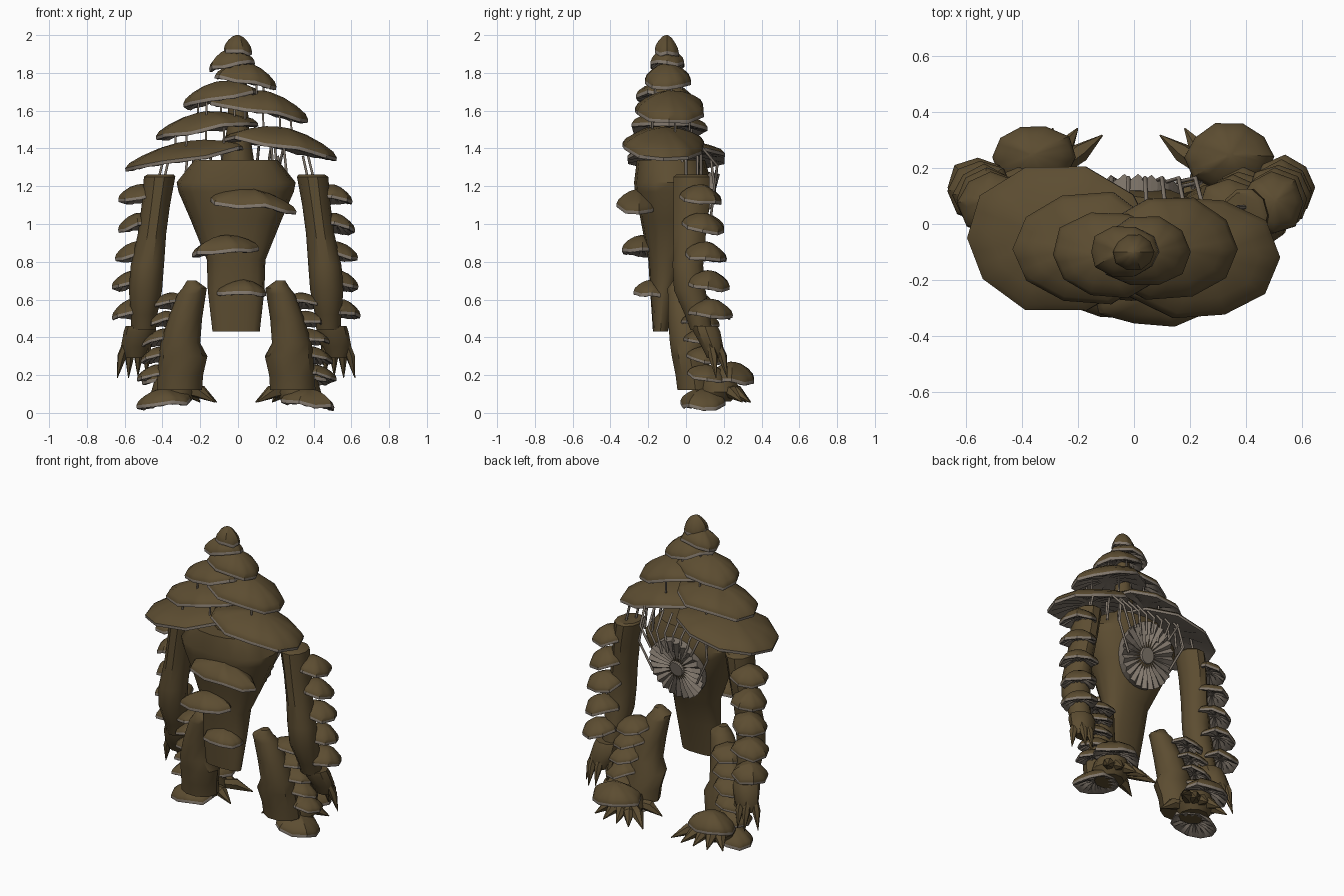
import bpy, bmesh, math, random
from mathutils import Vector

random.seed(4)
if "Cube" in bpy.data.objects:
    bpy.data.objects.remove(bpy.data.objects["Cube"])

CX = -0.01          # body symmetry plane
TAU = math.tau


def material(name, colour):
    m = bpy.data.materials.new(name)
    m.diffuse_color = (*colour, 1)
    m.use_nodes = True
    m.node_tree.nodes["Principled BSDF"].inputs["Base Color"].default_value = (*colour, 1)
    return m


BROWN = material("fungus_brown", (0.108, 0.074, 0.031))
GREY = material("gill_grey", (0.22, 0.185, 0.15))


def finish(name, bm, mats, smooth=True):
    bmesh.ops.recalc_face_normals(bm, faces=bm.faces)
    mesh = bpy.data.meshes.new(name)
    bm.to_mesh(mesh)
    bm.free()
    for m in mats:
        mesh.materials.append(m)
    ob = bpy.data.objects.new(name, mesh)
    bpy.context.collection.objects.link(ob)
    if smooth:
        bpy.ops.object.select_all(action="DESELECT")
        ob.select_set(True)
        bpy.context.view_layer.objects.active = ob
        bpy.ops.object.shade_smooth_by_angle(angle=math.radians(38))
    return ob


def skin(bm, rings, grey_rings=()):
    """Bridge consecutive vertex rings and close both ends."""
    n = len(rings[0])
    for k in range(len(rings) - 1):
        for i in range(n):
            j = (i + 1) % n
            f = bm.faces.new((rings[k][i], rings[k][j], rings[k + 1][j], rings[k + 1][i]))
            f.material_index = int(k in grey_rings)
    bm.faces.new(rings[0][::-1]).material_index = int(0 in grey_rings)
    bm.faces.new(rings[-1])


def loft(name, sections, n=10, square=1.0):
    """Limb or body from horizontal ovals (x, y, z, rx, ry)."""
    bm = bmesh.new()
    rings = []
    for x, y, z, rx, ry in sections:
        ring = []
        for i in range(n):
            c, s = math.cos(TAU * i / n), math.sin(TAU * i / n)
            c = math.copysign(abs(c) ** square, c)
            s = math.copysign(abs(s) ** square, s)
            ring.append(bm.verts.new((x + rx * c, y + ry * s, z)))
        rings.append(ring)
    skin(bm, rings)
    return finish(name, bm, [BROWN])


def cap(name, loc, rx, ry, h, tilt_y=0, tilt_x=0, rim=0.018, corners=10):
    """Mushroom cap: angular wavy dome, pale rim and ridged gills below."""
    n = corners * 3
    corner = [random.uniform(0.95, 1.08) for _ in range(corners)]
    wave = [random.uniform(-0.16, 0.16) * h for _ in range(corners)]
    pts = []
    for i in range(n):
        a, b, t = i // 3, (i // 3 + 1) % corners, (i % 3) / 3
        p = [Vector((corner[k] * rx * math.cos(TAU * k / corners),
                     corner[k] * ry * math.sin(TAU * k / corners), wave[k])) for k in (a, b)]
        pts.append(p[0].lerp(p[1], t))
    # radius factor, height, gill ridge depth
    profile = [(0.15, 0.2 * h, 0), (0.55, 0.12 * h, 0.008), (0.93, -rim, 0.004), (1, -rim, 0),
               (1, 0, 0), (0.92, 0.27 * h, 0), (0.7, 0.58 * h, 0),
               (0.4, 0.86 * h, 0), (0.1, h, 0)]
    bm = bmesh.new()
    rings = [[bm.verts.new((p.x * f, p.y * f, p.z * f + z + (d if i % 2 else -d)))
              for i, p in enumerate(pts)] for f, z, d in profile]
    skin(bm, rings, grey_rings=(0, 1, 2, 3))
    ob = finish(name, bm, [BROWN, GREY])
    ob.location = loc
    ob.rotation_euler = (math.radians(tilt_x), math.radians(tilt_y), 0)
    return ob


def claw(name, base, tip, r, sides=6):
    """Bent tapering claw."""
    base, tip = Vector(base), Vector(tip)
    axis = (tip - base).normalized()
    u = axis.orthogonal().normalized()
    v = axis.cross(u)
    bm = bmesh.new()
    rings = []
    for t, k in ((0, 0.8), (0.45, 1), (0.98, 0.08)):
        c = base.lerp(tip, t) + Vector((0, 0, 0.02 * math.sin(math.pi * t)))
        rings.append([bm.verts.new(c + r * k * (u * math.cos(TAU * i / sides) + v * math.sin(TAU * i / sides)))
                      for i in range(sides)])
    skin(bm, rings)
    return finish(name, bm, [BROWN])


def strands(name, paths, r):
    """Thin stalks as one bevelled curve."""
    cu = bpy.data.curves.new(name, "CURVE")
    cu.dimensions = "3D"
    cu.bevel_depth = r
    cu.bevel_resolution = 1
    for path in paths:
        sp = cu.splines.new("POLY")
        sp.points.add(len(path) - 1)
        for p, co in zip(sp.points, path):
            p.co = (*co, 1)
    cu.materials.append(GREY)
    bpy.context.collection.objects.link(bpy.data.objects.new(name, cu))


# Torso and neck
loft("torso", [(CX, -0.135, 0.43, 0.125, 0.04), (CX, -0.12, 0.65, 0.15, 0.07), (CX, -0.10, 0.81, 0.155, 0.1),
               (CX, -0.07, 1.02, 0.24, 0.17), (CX, -0.07, 1.17, 0.305, 0.2), (CX, -0.07, 1.22, 0.315, 0.205),
               (CX, -0.08, 1.34, 0.22, 0.18)], n=16, square=0.85)
loft("neck_stem", [(0, -0.1, 1.3, 0.09, 0.08), (0, -0.1, 1.5, 0.06, 0.06), (0, -0.1, 1.9, 0.03, 0.03)])

# Stack of head and shoulder caps: x, y, rim z, rx, ry, height, tilt
stack = [(0, -0.10, 1.915, 0.075, 0.065, 0.085, 0), (-0.035, -0.10, 1.845, 0.125, 0.09, 0.08, -9),
         (0.04, -0.10, 1.765, 0.165, 0.13, 0.09, 11), (-0.09, -0.11, 1.665, 0.21, 0.155, 0.09, -10),
         (0.13, -0.09, 1.605, 0.26, 0.18, 0.1, 12), (-0.17, -0.09, 1.505, 0.28, 0.2, 0.09, -9),
         (0.235, -0.12, 1.41, 0.3, 0.225, 0.1, 10), (-0.28, -0.05, 1.35, 0.335, 0.255, 0.085, -10)]
links = []
for k, (x, y, z, rx, ry, h, tilt) in enumerate(stack):
    cap(f"crown_cap_{k + 1}", (x, y, z), rx, ry, h, tilt)
    if 1 < k < 6:
        for i in range(5):
            a = TAU * i / 5 + 0.3
            px, py = x + 0.6 * rx * math.cos(a), y + 0.6 * ry * math.sin(a)
            top = z - (px - x) * math.tan(math.radians(tilt))
            links.append([(px, py, top), (px * 1.02, py, top - 0.11)])
strands("crown_stalks", links, 0.006)

# Shelf caps down the front
cap("chest_cap", (0.07, -0.25, 1.105), 0.225, 0.115, 0.08, 6)
cap("belly_cap", (-0.07, -0.23, 0.86), 0.17, 0.11, 0.08, -2)
cap("hip_cap", (0.025, -0.18, 0.64), 0.128, 0.1, 0.065, 4)

# Ridged gill disc set in the back
bm = bmesh.new()
n = 48
rings = []
for r, y, d in ((0.185, -0.03, 0), (0.19, 0.02, 0.01), (0.12, 0.015, 0.012), (0.05, 0.005, 0.005),
                (0.045, 0.02, 0), (0.02, 0.02, 0)):
    rings.append([bm.verts.new((r * math.cos(TAU * i / n), y + (d if i % 2 else -d),
                                1.1 * r * math.sin(TAU * i / n))) for i in range(n)])
skin(bm, rings)
disc = finish("back_gill_disc", bm, [GREY], smooth=False)
disc.location = (CX, 0.1, 1.07)
disc.rotation_euler.x = math.radians(-14)

# Strands from the shoulder caps down the back and sides
hang = []
for i in range(8):
    x = -0.2 + i * 0.06
    hang.append([(x * 1.1, 0.08, 1.41), (x, 0.165, 1.31), (x * 0.7, 0.15, 1.2 - 0.02 * (i % 3))])
for s in (-1, 1):
    for x, y in ((0.22, -0.02), (0.2, 0.08), (0.27, 0.06), (0.38, 0.0), (0.41, 0.06)):
        hang.append([(CX + s * x * 0.93, y, 1.42 if x < 0.3 else 1.36), (CX + s * x, y, 1.24)])
    hang.append([(CX + s * 0.22, 0.13, 1.36), (CX + s * 0.25, 0.15, 1.2), (CX + s * 0.16, 0.13, 1.02)])
strands("back_strands", hang, 0.0075)

# Arms and legs, mirrored
for side, s in (("left", 1), ("right", -1)):
    def at(x, *rest):
        return (CX + s * x, *rest)

    loft(side + "_arm", [at(0.49, 0.08, 0.44, 0.065, 0.06), at(0.487, 0.06, 0.52, 0.07, 0.07),
                         at(0.48, 0.02, 0.65, 0.088, 0.088), at(0.47, 0.01, 0.78, 0.088, 0.085),
                         at(0.445, 0.02, 0.95, 0.075, 0.09), at(0.425, 0.03, 1.1, 0.075, 0.1),
                         at(0.405, 0.03, 1.25, 0.083, 0.1), at(0.4, 0.03, 1.262, 0.07, 0.085)])
    for i in range(5):
        cap(f"{side}_arm_cap_{i + 1}", at(0.505 + 0.012 * i, 0.075 + 0.014 * i, 1.14 - 0.152 * i),
            0.112, 0.11, 0.07, s * 9, -7, rim=0.016, corners=8)

    # Hand with claw fingers
    loft(side + "_hand", [at(0.535, 0.15, 0.29, 0.055, 0.04), at(0.53, 0.14, 0.35, 0.08, 0.06),
                          at(0.51, 0.11, 0.43, 0.085, 0.075), at(0.505, 0.1, 0.46, 0.08, 0.07)])
    for i, (bx, by, tx, ty, tz) in enumerate(((0.585, 0.13, 0.63, 0.16, 0.18), (0.56, 0.17, 0.57, 0.22, 0.18),
                                              (0.515, 0.17, 0.52, 0.22, 0.19), (0.47, 0.13, 0.475, 0.16, 0.2))):
        claw(f"{side}_finger_{i + 1}", at(bx, by, 0.36), at(tx, ty, tz), 0.025)

    # Leg leaning inward to a narrow thigh top
    loft(side + "_leg", [at(0.3, 0.05, 0.12, 0.12, 0.1), at(0.295, 0.04, 0.2, 0.12, 0.1),
                         at(0.28, 0.02, 0.3, 0.128, 0.1), at(0.295, 0.01, 0.37, 0.105, 0.1),
                         at(0.27, -0.01, 0.5, 0.09, 0.09), at(0.235, -0.03, 0.63, 0.075, 0.07),
                         at(0.22, -0.04, 0.66, 0.065, 0.06), at(0.235, -0.04, 0.7, 0.025, 0.03)])
    for i in range(5):
        cap(f"{side}_leg_cap_{i + 1}", at(0.35 + 0.018 * i, 0.06 + 0.013 * i, 0.58 - 0.095 * i),
            0.108, 0.1, 0.055, s * 9, -7, rim=0.014, corners=8)

    # Foot with caps and claws
    loft(side + "_foot", [at(0.33, 0.15, 0.06, 0.09, 0.09), at(0.33, 0.17, 0.11, 0.12, 0.12),
                          at(0.33, 0.17, 0.18, 0.1, 0.1)])
    cap(side + "_sole_cap", at(0.38, 0.09, 0.055), 0.142, 0.118, 0.075, s * 7)
    cap(side + "_heel_cap", at(0.35, 0.24, 0.18), 0.15, 0.118, 0.09, s * 3, -4)
    for i, (tx, ty) in enumerate(((0.11, 0.1), (0.1, 0.32), (0.19, 0.345), (0.28, 0.345),
                                  (0.38, 0.34), (0.47, 0.3))):
        base = Vector((0.32, 0.15)).lerp(Vector((tx, ty)), 0.3)
        claw(f"{side}_toe_claw_{i + 1}", at(base.x, base.y, 0.12), at(tx, ty, 0.055), 0.036)
